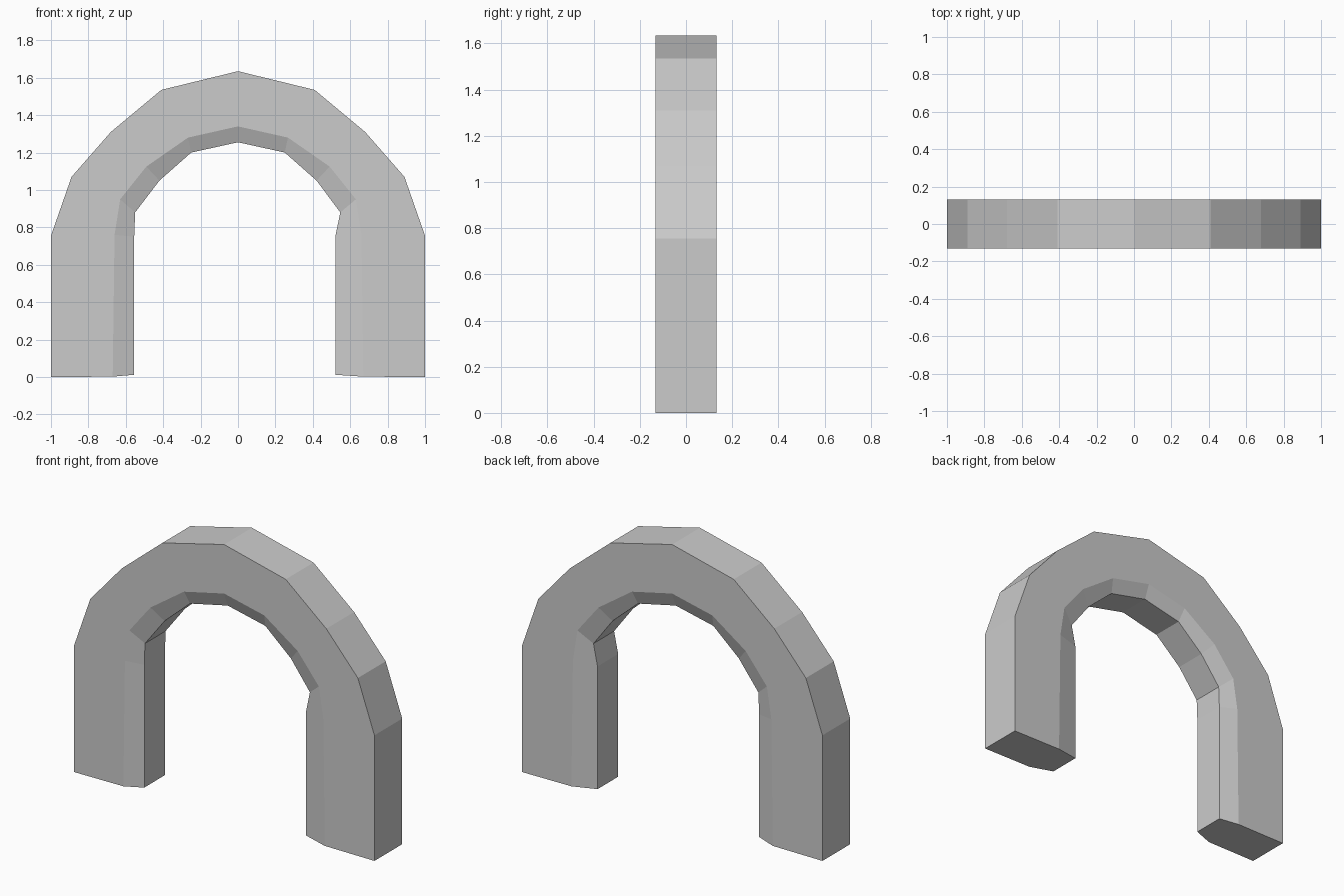
import bpy, bmesh

if "Cube" in bpy.data.objects:
    bpy.data.objects.remove(bpy.data.objects["Cube"])

HALF_DEPTH = 0.132   # front and back faces
LIP_DEPTH = 0.098    # narrower inner face of the opening

# Half profiles (x, z) from the foot up to the crown
outer = [(1, 0), (1, 0.755), (0.89, 1.07), (0.68, 1.31), (0.41, 1.535), (0, 1.635)]
bevel = [(0.67, 0.002), (0.66, 0.76), (0.63, 0.95), (0.49, 1.125), (0.267, 1.28), (0, 1.34)]
inner_left = [(0.555, 0.012), (0.555, 0.75), (0.55, 0.88), (0.42, 1.05), (0.25, 1.20), (0, 1.255)]
inner_right = [(0.52, 0.012), (0.52, 0.75), (0.547, 0.88)] + inner_left[3:]


def full(left, right):
    """Join a mirrored left half and a right half into one path."""
    return [(-x, z) for x, z in left] + right[-2::-1]


bm = bmesh.new()

# Six-sided cross-sections along the arch
rings = []
for o, b, i in zip(full(outer, outer), full(bevel, bevel), full(inner_left, inner_right)):
    section = [(o, HALF_DEPTH), (o, -HALF_DEPTH), (b, -HALF_DEPTH),
               (i, -LIP_DEPTH), (i, LIP_DEPTH), (b, HALF_DEPTH)]
    rings.append([bm.verts.new((x, y, z)) for (x, z), y in section])

# Skin between sections, then close both feet
for r, s in zip(rings, rings[1:]):
    for k in range(6):
        n = (k + 1) % 6
        bm.faces.new((r[k], r[n], s[n], s[k]))
for foot in (rings[0], rings[-1]):
    bm.faces.new(foot)
bmesh.ops.recalc_face_normals(bm, faces=bm.faces)

mesh = bpy.data.meshes.new("arch")
bm.to_mesh(mesh)
bm.free()
bpy.context.collection.objects.link(bpy.data.objects.new("arch", mesh))
